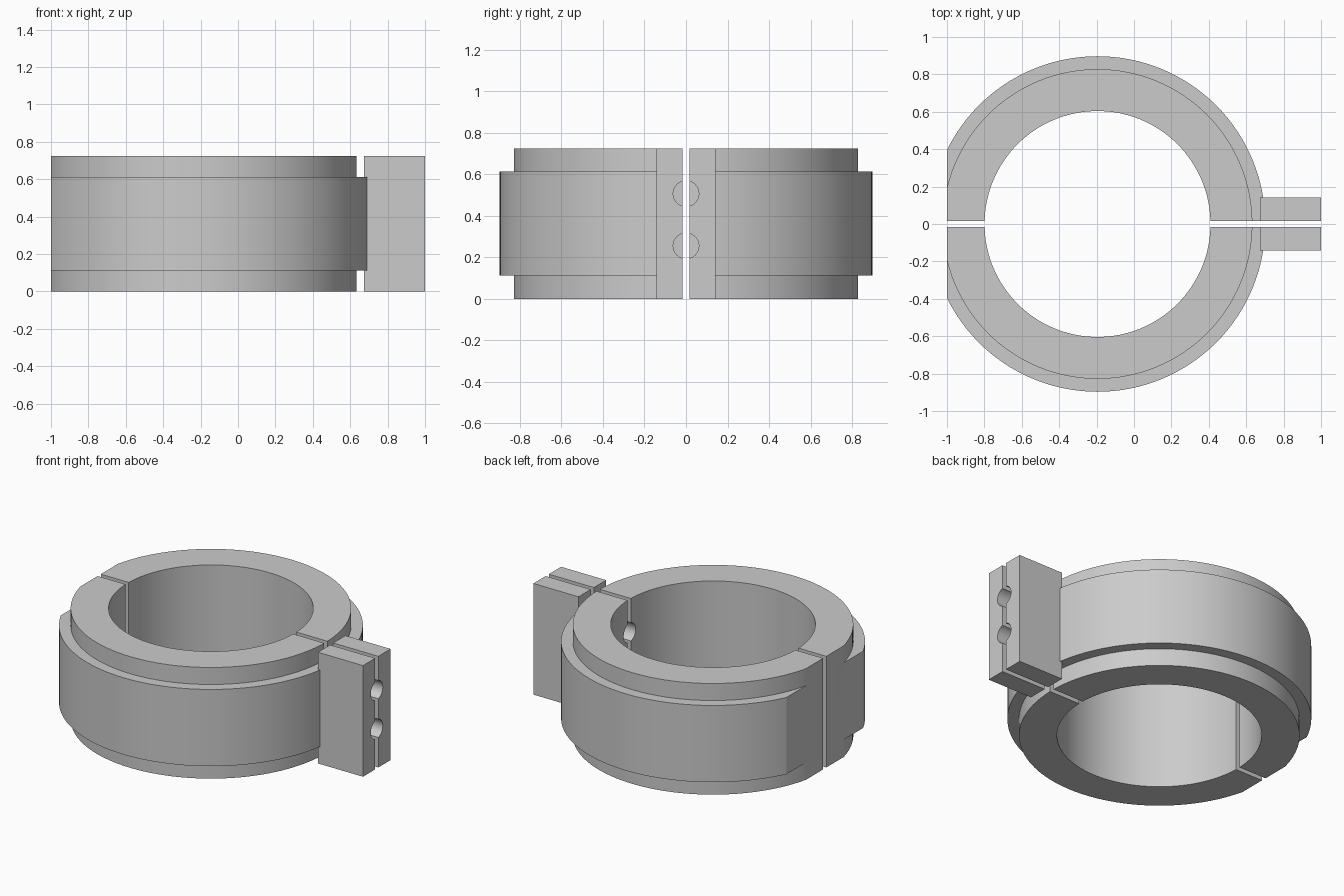
import bpy
import bmesh
import math
from mathutils import Matrix

if "Cube" in bpy.data.objects:
    bpy.data.objects.remove(bpy.data.objects["Cube"], do_unlink=True)

CX = -0.195                      # ring axis
HEIGHT, GAP = 0.724, 0.016       # overall height, half the slit width
BAND_LOW, BAND_HIGH = 0.113, 0.613
BORE, COLLAR, BAND = 0.604, 0.828, 0.897
SEGMENTS = 128

steel = bpy.data.materials.new("plain grey steel")
steel.use_nodes = True
grey = (0.6, 0.6, 0.6, 1)
steel.diffuse_color = grey
steel.node_tree.nodes["Principled BSDF"].inputs["Base Color"].default_value = grey


def finish(name, bm):
    bmesh.ops.recalc_face_normals(bm, faces=bm.faces)
    mesh = bpy.data.meshes.new(name)
    bm.to_mesh(mesh)
    bm.free()
    mesh.materials.append(steel)
    obj = bpy.data.objects.new(name, mesh)
    bpy.context.collection.objects.link(obj)
    return obj


def box(name, low, high):
    bm = bmesh.new()
    bmesh.ops.create_cube(bm, size=1)
    for v in bm.verts:
        v.co = [b if c > 0 else a for c, a, b in zip(v.co, low, high)]
    return finish(name, bm)


def stepped_ring(name):
    profile = [(BORE, 0), (COLLAR, 0), (COLLAR, BAND_LOW), (BAND, BAND_LOW),
               (BAND, BAND_HIGH), (COLLAR, BAND_HIGH), (COLLAR, HEIGHT), (BORE, HEIGHT)]
    bm = bmesh.new()
    rings = []
    for i in range(SEGMENTS):
        a = math.tau * i / SEGMENTS
        rings.append([bm.verts.new((CX + r * math.cos(a), r * math.sin(a), z))
                      for r, z in profile])
    n = len(profile)
    for i, ring in enumerate(rings):
        after = rings[(i + 1) % SEGMENTS]
        for j in range(n):
            k = (j + 1) % n
            bm.faces.new((ring[j], after[j], after[k], ring[k]))
    return finish(name, bm)


def bolt_hole(name, z):
    bm = bmesh.new()
    bmesh.ops.create_cone(bm, cap_ends=True, segments=32, radius1=0.062,
                          radius2=0.062, depth=1,
                          matrix=Matrix.Translation((0.6, 0, z)) @ Matrix.Rotation(math.pi / 2, 4, "Y"))
    return finish(name, bm)


def combine(obj, tool, operation):
    mod = obj.modifiers.new(operation.lower(), "BOOLEAN")
    mod.operation = operation
    mod.solver = "EXACT"
    mod.object = tool
    bpy.context.view_layer.objects.active = obj
    bpy.ops.object.modifier_apply(modifier=mod.name)
    bpy.data.objects.remove(tool, do_unlink=True)


# Two clamp halves, each a half ring with a flat end and a drilled lug
for name, side in (("front_clamp_half", -1), ("back_clamp_half", 1)):
    half = stepped_ring(name)
    near, far = sorted((side * GAP, side * 0.142))
    combine(half, box("lug", (0.675, near, 0), (1, far, HEIGHT)), "UNION")
    near, far = sorted((side * GAP, side * 1.5))
    combine(half, box("half_space", (-1, near, -1), (2, far, 2)), "INTERSECT")
    for z in (0.255, 0.507):
        combine(half, bolt_hole("bolt_hole", z), "DIFFERENCE")
    bpy.ops.object.select_all(action="DESELECT")
    half.select_set(True)
    bpy.context.view_layer.objects.active = half
    bpy.ops.object.shade_smooth_by_angle(angle=math.radians(25))
